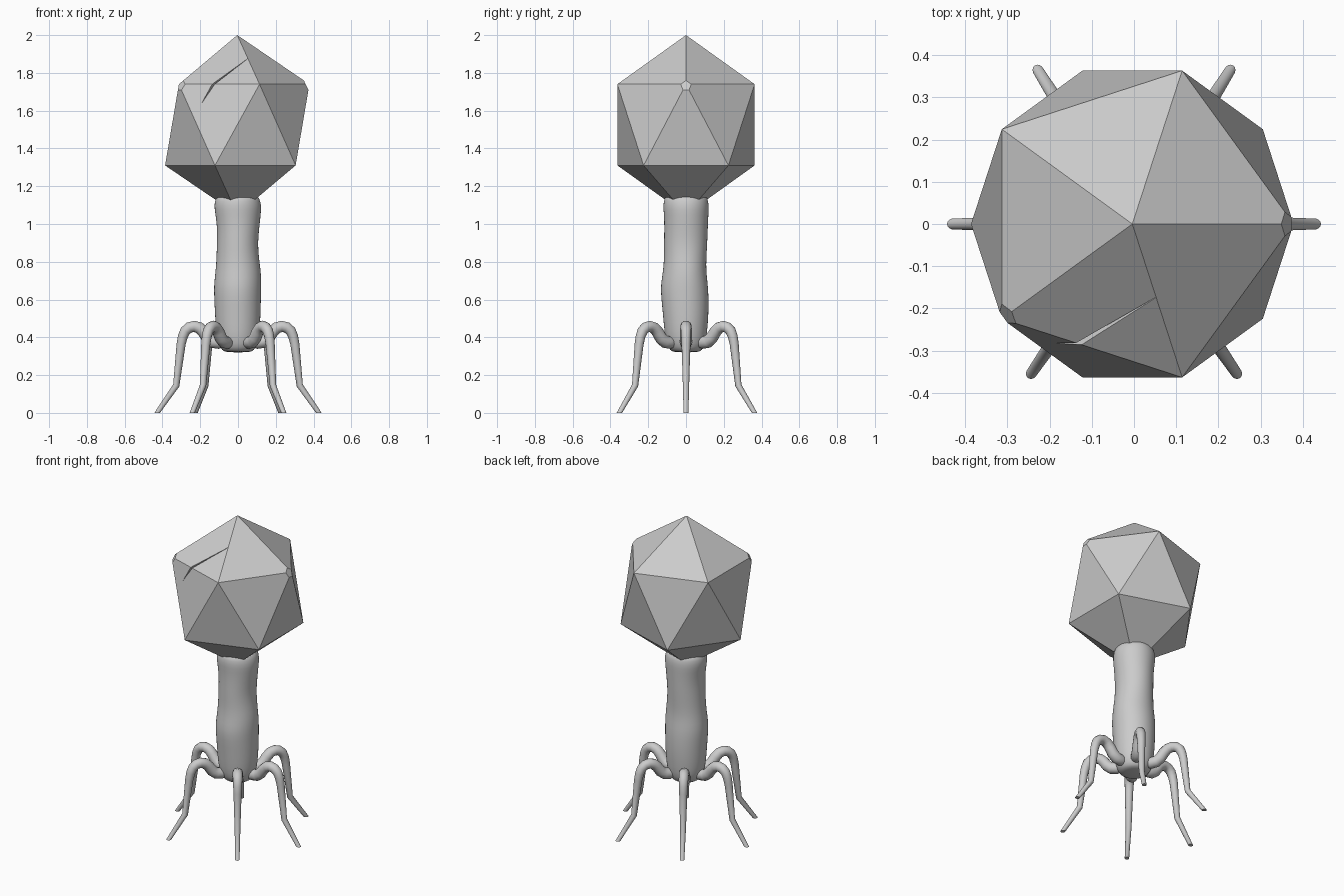
import bpy, bmesh
from math import sin, cos, pi, radians, atan2, sqrt
from mathutils import Vector, Matrix

if "Cube" in bpy.data.objects:
    bpy.data.objects.remove(bpy.data.objects["Cube"])


def finish(name, bm, smooth=None):
    bmesh.ops.recalc_face_normals(bm, faces=bm.faces)
    me = bpy.data.meshes.new(name)
    bm.to_mesh(me)
    bm.free()
    ob = bpy.data.objects.new(name, me)
    bpy.context.collection.objects.link(ob)
    if smooth:
        bpy.ops.object.select_all(action='DESELECT')
        ob.select_set(True)
        bpy.context.view_layer.objects.active = ob
        bpy.ops.object.shade_smooth_by_angle(angle=radians(smooth))
    return ob


def skin(rings):
    """Bridge a stack of equal-sized rings and cap both ends."""
    bm = bmesh.new()
    loops = [[bm.verts.new(p) for p in r] for r in rings]
    n = len(loops[0])
    for a, b in zip(loops, loops[1:]):
        for i in range(n):
            j = (i + 1) % n
            bm.faces.new((a[i], a[j], b[j], b[i]))
    bm.faces.new(loops[0][::-1])
    bm.faces.new(loops[-1])
    return bm


# Faceted head: stretched icosahedron standing on a point
R, ZS, MID = 0.382, 0.215, 1.525
bm = bmesh.new()
top = bm.verts.new((-0.004, 0, 2.0))
bot = bm.verts.new((-0.004, 0, 1.05))
up = [bm.verts.new((R * cos(2 * pi * i / 5) - 0.004, R * sin(2 * pi * i / 5), MID + ZS)) for i in range(5)]
lo = [bm.verts.new((R * cos(2 * pi * (i + .5) / 5) - 0.004, R * sin(2 * pi * (i + .5) / 5), MID - ZS)) for i in range(5)]
for i in range(5):
    j = (i + 1) % 5
    bm.faces.new((top, up[i], up[j]))
    bm.faces.new((up[i], lo[i], up[j]))
    bm.faces.new((lo[i], lo[j], up[j]))
    bm.faces.new((bot, lo[j], lo[i]))
# two chipped corners
bmesh.ops.bevel(bm, geom=[up[0], up[3]], offset=0.035, segments=1, affect='VERTICES')
head = finish("head", bm)

# Thin crack cut into the front upper facet
p1, p2 = Vector((0.065, -0.165, 1.884)), Vector((-0.19, -0.28, 1.64))
along = (p2 - p1).normalized()
out = Vector((-0.22, -0.72, 0.66))
out = (out - along * out.dot(along)).normalized()
side = along.cross(out)
crack = skin([[p, p + out * .12 + side * .014, p + out * .12 - side * .014] for p in (p1, p2)])
cutter = finish("crack_cutter", crack)
cutter.hide_render = True
cutter.hide_viewport = True
cutter.display_type = 'WIRE'
mod = head.modifiers.new("crack", 'BOOLEAN')
mod.operation = 'DIFFERENCE'
mod.solver = 'EXACT'
mod.object = cutter

# Wobbly tail sheath: z, x half-extents (left, right), y half-extents (front, back)
levels = [(.32, .06, .06, .06, .06), (.33, .085, .085, .085, .085), (.365, .105, .105, .105, .105),
          (.43, .117, .115, .115, .112), (.52, .122, .12, .122, .12), (.62, .127, .122, .133, .12),
          (.68, .128, .124, .134, .116), (.75, .119, .122, .122, .107), (.82, .114, .111, .116, .108),
          (.90, .112, .105, .117, .113), (.98, .110, .113, .115, .116), (1.05, .120, .121, .117, .119),
          (1.10, .128, .125, .122, .122), (1.14, .118, .112, .114, .114), (1.155, .10, .10, .10, .10)]
rings = []
for z, l, r, f, b in levels:
    rings.append([((r if cos(t) > 0 else l) * cos(t), (b if sin(t) > 0 else f) * sin(t), z)
                  for t in (2 * pi * k / 32 for k in range(32))])
tail = finish("tail", skin(rings), 50)
sub = tail.modifiers.new("soften", 'SUBSURF')
sub.levels = sub.render_levels = 1

# Legs: radial distance, height, tube radius
path = [(.070, .376, .012), (.078, .374, .026), (.10, .372, .033), (.135, .377, .034), (.160, .396, .033),
        (.182, .428, .032), (.205, .450, .031), (.232, .458, .030), (.258, .452, .029), (.279, .434, .028),
        (.292, .405, .026), (.301, .365, .024), (.327, .145, .017), (.428, 0, .013)]


def leg(name, angle):
    rings = []
    for i, (x, z, r) in enumerate(path):
        a, b = path[max(i - 1, 0)], path[min(i + 1, len(path) - 1)]
        t = Vector((b[0] - a[0], 0, b[1] - a[1])).normalized()
        n = Vector((-t.z, 0, t.x))
        if i == len(path) - 1:          # foot cut flat on the ground
            n = Vector((1, 0, 0)) * 1.15
        rot = Matrix.Rotation(angle, 3, 'Z')
        rings.append([rot @ (Vector((x, 0, z)) + n * r * cos(2 * pi * k / 14)
                             + Vector((0, r * sin(2 * pi * k / 14), 0))) for k in range(14)])
    finish(name, skin(rings), 40)


for i, deg in enumerate((0, 58, 122, 180, 235.5, 304.5)):
    leg(f"leg_{i + 1}", radians(deg))
